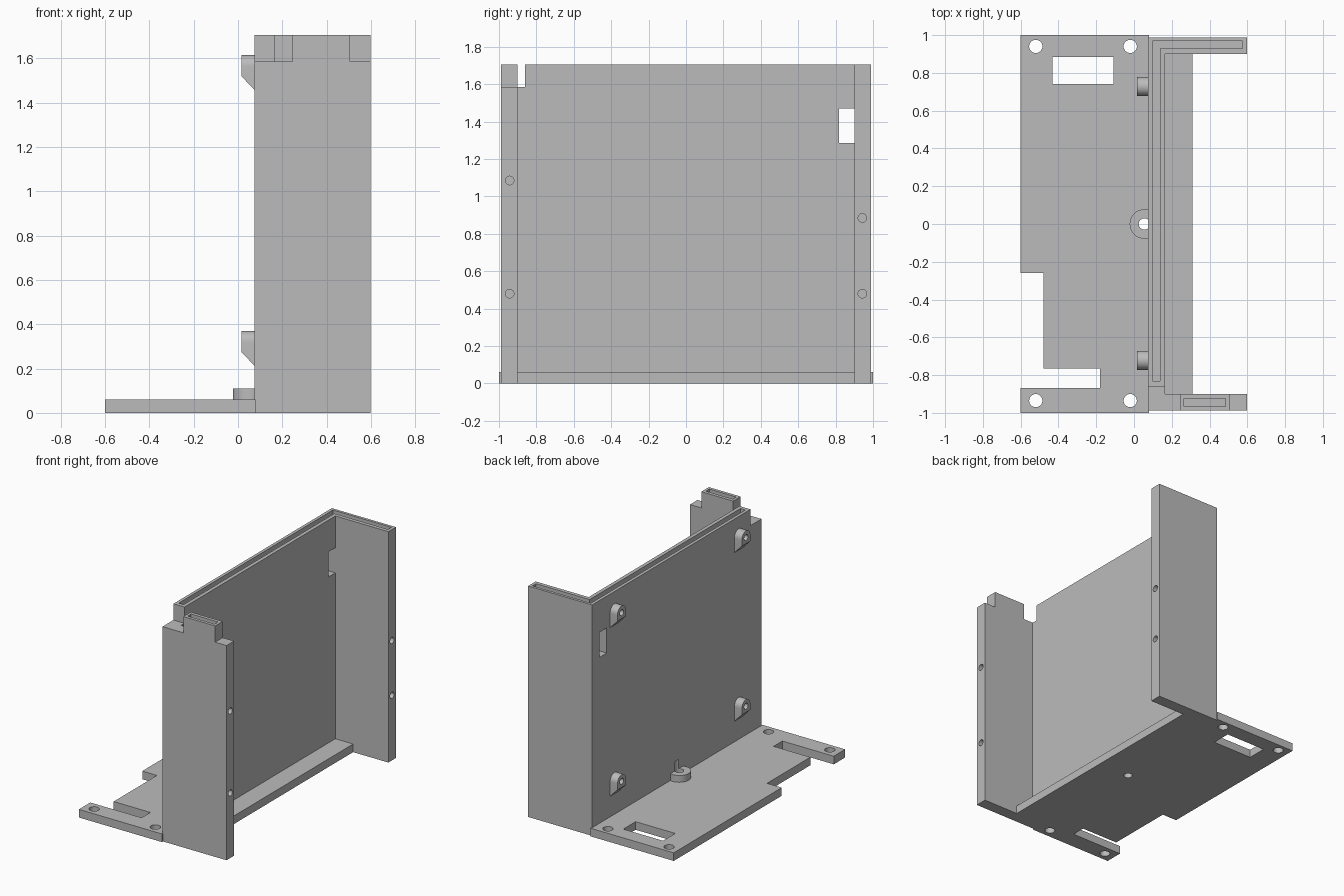
import bpy, bmesh, math
from mathutils import Matrix, Vector

cube = bpy.data.objects.get("Cube")
if cube:
    bpy.data.objects.remove(cube, do_unlink=True)

grey = bpy.data.materials.new("light grey")
grey.use_nodes = True
grey.diffuse_color = (0.5, 0.5, 0.5, 1)
grey.node_tree.nodes["Principled BSDF"].inputs["Base Color"].default_value = (0.5, 0.5, 0.5, 1)

HEIGHT, SHOULDER, FLOOR = 1.705, 1.585, 0.06
WALL_X, WALL_IN, POST_X = 0.075, 0.165, 0.598
POST_Y, POST_IN = 0.988, 0.90
GROOVE = 0.06
cutters = []


def finish(name, bm):
    bmesh.ops.recalc_face_normals(bm, faces=bm.faces)
    mesh = bpy.data.meshes.new(name)
    bm.to_mesh(mesh)
    bm.free()
    mesh.materials.append(grey)
    obj = bpy.data.objects.new(name, mesh)
    bpy.context.collection.objects.link(obj)
    return obj


def prism(name, outline, z0, z1):
    """Extrude a plan outline from z0 up to z1."""
    bm = bmesh.new()
    face = bm.faces.new([bm.verts.new((x, y, z0)) for x, y in outline])
    top = bmesh.ops.extrude_face_region(bm, geom=[face])["geom"]
    verts = [v for v in top if isinstance(v, bmesh.types.BMVert)]
    bmesh.ops.translate(bm, vec=(0, 0, z1 - z0), verts=verts)
    return finish(name, bm)


def box(name, x0, x1, y0, y1, z0, z1):
    return prism(name, [(x0, y0), (x1, y0), (x1, y1), (x0, y1)], z0, z1)


def rod(name, start, end, radius):
    """Cylinder between two points."""
    a, b = Vector(start), Vector(end)
    turn = (b - a).to_track_quat("Z", "Y").to_matrix().to_4x4()
    bm = bmesh.new()
    bmesh.ops.create_cone(bm, cap_ends=True, segments=32, radius1=radius, radius2=radius,
                          depth=(b - a).length, matrix=Matrix.Translation((a + b) / 2) @ turn)
    return finish(name, bm)


def cutter(obj):
    obj.hide_render = True
    cutters.append(obj)
    return obj


def cut(obj, tools):
    for tool in tools:
        mod = obj.modifiers.new("cut", "BOOLEAN")
        mod.operation, mod.solver, mod.object = "DIFFERENCE", "EXACT", tool
    bpy.context.view_layer.update()
    graph = bpy.context.evaluated_depsgraph_get()
    mesh = bpy.data.meshes.new_from_object(obj.evaluated_get(graph))
    obj.modifiers.clear()
    obj.data = mesh


# Floor plate with notched outer edge and inner lip
base = prism("base_plate", [
    (-0.6, 1), (-0.6, -0.26), (-0.48, -0.26), (-0.48, -0.765), (-0.18, -0.765),
    (-0.18, -0.867), (-0.6, -0.867), (-0.6, -1), (0.08, -1), (0.08, -POST_IN),
    (0.31, -POST_IN), (0.31, POST_IN), (0.08, POST_IN), (0.08, 1)], 0, FLOOR)

# Back wall with two side posts
frame = prism("wall_frame", [
    (WALL_X, -POST_Y), (POST_X, -POST_Y), (POST_X, -POST_IN), (WALL_IN, -POST_IN),
    (WALL_IN, POST_IN), (POST_X, POST_IN), (POST_X, POST_Y), (WALL_X, POST_Y)], 0, HEIGHT)

# Vertical screw boss; its bore also bites into the wall
boss = rod("floor_boss", (0.055, 0, 0.03), (0.055, 0, 0.11), 0.078)
bore = cutter(rod("bore_cutter", (0.055, 0, -0.1), (0.055, 0, 0.18), 0.03))
wall_block = cutter(box("wall_block_cutter", WALL_X + 0.004, 0.3, -0.2, 0.2, FLOOR, 0.3))
cut(boss, [bore, wall_block])

# Floor openings
base_tools = [bore, cutter(box("slot_cutter", -0.432, -0.108, 0.742, 0.885, -0.1, 0.2))]
for x in (-0.52, -0.02):
    for y in (-0.935, 0.94):
        base_tools.append(cutter(rod("mount_cutter", (x, y, -0.1), (x, y, 0.2), 0.035)))
cut(base, base_tools)

# Stepped top of the front post, wall gap, wall window and seal grooves
g0, g1 = HEIGHT - GROOVE, HEIGHT + 0.1
frame_tools = [bore] + [cutter(o) for o in (
    box("post_step_cutter", 0, 0.245, -1.1, -0.86, SHOULDER, g1),
    box("post_end_cutter", 0.505, 0.7, -1.1, -0.86, SHOULDER, g1),
    box("window_cutter", 0, 0.3, 0.818, POST_IN, 1.285, 1.47),
    box("tongue_groove_cutter", 0.265, 0.485, -0.965, -0.925, g0, g1),
    prism("wall_groove_cutter", [
        (0.098, -0.832), (0.138, -0.832), (0.138, 0.928), (0.575, 0.928),
        (0.575, 0.968), (0.098, 0.968)], g0, g1))]

# Screw holes in the post edges
for y, z in ((-0.943, 0.48), (-0.943, 1.085), (0.943, 0.48), (0.943, 0.885)):
    frame_tools.append(cutter(rod("post_hole_cutter", (0.45, y, z), (0.7, y, z), 0.023)))

# Round-topped lugs with sloped undersides on the outer wall face
for side, y in (("back", 0.728), ("front", -0.722)):
    for level, z in (("lower", 0.32), ("upper", 1.565)):
        bm = bmesh.new()
        for x, drop in ((0.015, 0.045), (WALL_X + 0.002, 0.11)):
            for i in range(17):
                a = math.pi * i / 16
                bm.verts.new((x, y + 0.05 * math.cos(a), z + 0.05 * math.sin(a)))
            for s in (-1, 1):
                bm.verts.new((x, y + 0.05 * s, z - drop))
        bmesh.ops.convex_hull(bm, input=bm.verts)
        bmesh.ops.dissolve_limit(bm, angle_limit=0.01, verts=bm.verts, edges=bm.edges)
        lug = finish(f"{level}_{side}_lug", bm)
        hole = cutter(rod("lug_hole_cutter", (-0.1, y, z), (0.13, y, z), 0.022))
        cut(lug, [hole])
        frame_tools.append(hole)
cut(frame, frame_tools)

for tool in cutters:
    bpy.data.objects.remove(tool, do_unlink=True)

# Smooth the round faces, keep the edges sharp
bpy.ops.object.select_all(action="DESELECT")
for obj in bpy.context.scene.objects:
    if obj.type == "MESH":
        obj.select_set(True)
        bpy.context.view_layer.objects.active = obj
bpy.ops.object.shade_smooth_by_angle(angle=math.radians(30))
